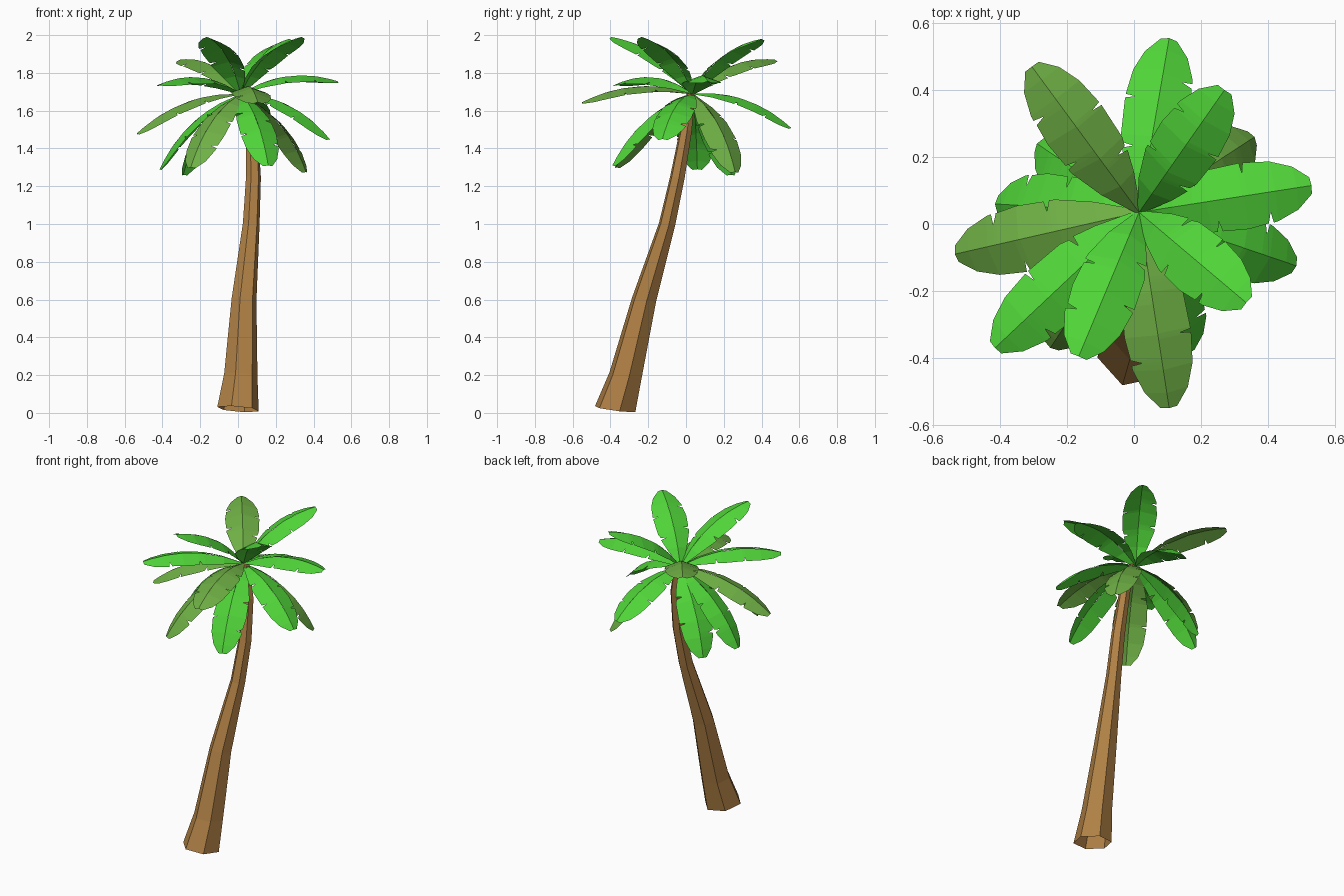
import bpy, math
from mathutils import Vector

if "Cube" in bpy.data.objects:
    bpy.data.objects.remove(bpy.data.objects["Cube"])


def material(name, rgb):
    m = bpy.data.materials.new(name)
    m.diffuse_color = (*rgb, 1)
    m.use_nodes = True
    m.node_tree.nodes["Principled BSDF"].inputs["Base Color"].default_value = m.diffuse_color
    return m


def add_object(name, verts, faces, mat):
    mesh = bpy.data.meshes.new(name)
    mesh.from_pydata(verts, [], faces)
    mesh.materials.append(mat)
    mesh.update()
    ob = bpy.data.objects.new(name, mesh)
    bpy.context.collection.objects.link(ob)
    return ob


bark = material("bark", (0.44, 0.22, 0.06))
green = material("green_leaf", (0.08, 0.66, 0.04))
olive = material("olive_leaf", (0.16, 0.44, 0.06))

# Leaning six-sided trunk: centre x, y, z and radius of each ring
rings = [(0, -.375, .02, .112), (.015, -.32, .2, .09), (.032, -.222, .6, .067),
         (.07, -.10, 1.0, .045), (.082, -.045, 1.25, .04),
         (.073, 0, 1.5, .033), (.04, .025, 1.69, .022)]
verts, faces = [], []
for cx, cy, cz, r in rings:
    for k in range(6):
        a = math.radians(-108 + 60 * k)
        dx, dy = r * math.cos(a), r * math.sin(a)
        verts.append((cx + dx, cy + dy, cz - .08 * dx - .13 * dy))
for i in range(len(rings) - 1):
    for k in range(6):
        n = (k + 1) % 6
        faces.append((i * 6 + k, i * 6 + n, i * 6 + 6 + n, i * 6 + 6 + k))
faces.append([6 * (len(rings) - 1) + k for k in range(6)])
add_object("trunk", verts, faces, bark)

# Leaf outline: position along the midrib and half width, torn differently per side
OUTLINE = [(0, .008), (.2, .06), (.4, .093), (.62, .1), (.8, .09), (.92, .065), (1, .025)]


def half_width(t):
    for (t0, w0), (t1, w1) in zip(OUTLINE, OUTLINE[1:]):
        if t <= t1:
            return w0 + (w1 - w0) * (t - t0) / (t1 - t0)
    return OUTLINE[-1][1]


def leaf(name, tip, mat, flip):
    base, tip = Vector((.015, .035, 1.69)), Vector(tip)
    chord = tip - base
    side = Vector((-chord.y, chord.x, 0)).normalized()
    up = chord.cross(side).normalized()
    control = (base + tip) / 2 + up * .12
    verts, faces = [], []
    for s in (-1, 1):
        tears = (.45, .76) if s == flip else (.34, .63)
        rows = [(t, w) for t, w in OUTLINE]
        for c in tears:
            w = half_width(c)
            rows += [(c - .018, w), (c, w - .032), (c + .012, w)]
        rows.sort()
        start = len(verts)
        for t, w in rows:
            p = base * (1 - t) ** 2 + control * 2 * t * (1 - t) + tip * t * t
            tangent = (control - base) * (1 - t) + (tip - control) * t
            normal = tangent.cross(side).normalized()
            verts += [p, p + side * s * w - normal * w * .35]
        for i in range(len(rows) - 1):
            a = start + 2 * i
            f = (a, a + 1, a + 3, a + 2)
            faces.append(f if s < 0 else f[::-1])
    add_object(name, verts, faces, mat)


# Three tiers of fronds given by their tips
green_tips = [(.105, .555, 1.51), (.27, .40, 1.98), (.53, .115, 1.755),
              (.485, -.125, 1.45), (.335, -.235, 1.99), (-.29, .24, 1.26),
              (-.415, .06, 1.29), (-.415, -.37, 1.74), (-.165, -.395, 1.99),
              (.16, -.39, 1.31)]
olive_tips = [(.36, .26, 1.275), (-.305, .47, 1.87), (-.535, -.09, 1.48),
              (-.25, -.37, 1.30), (.105, -.55, 1.645)]
for i, tip in enumerate(green_tips):
    leaf(f"green_frond_{i + 1}", tip, green, 1 if i % 2 else -1)
for i, tip in enumerate(olive_tips):
    leaf(f"olive_frond_{i + 1}", tip, olive, 1 if i % 2 else -1)
